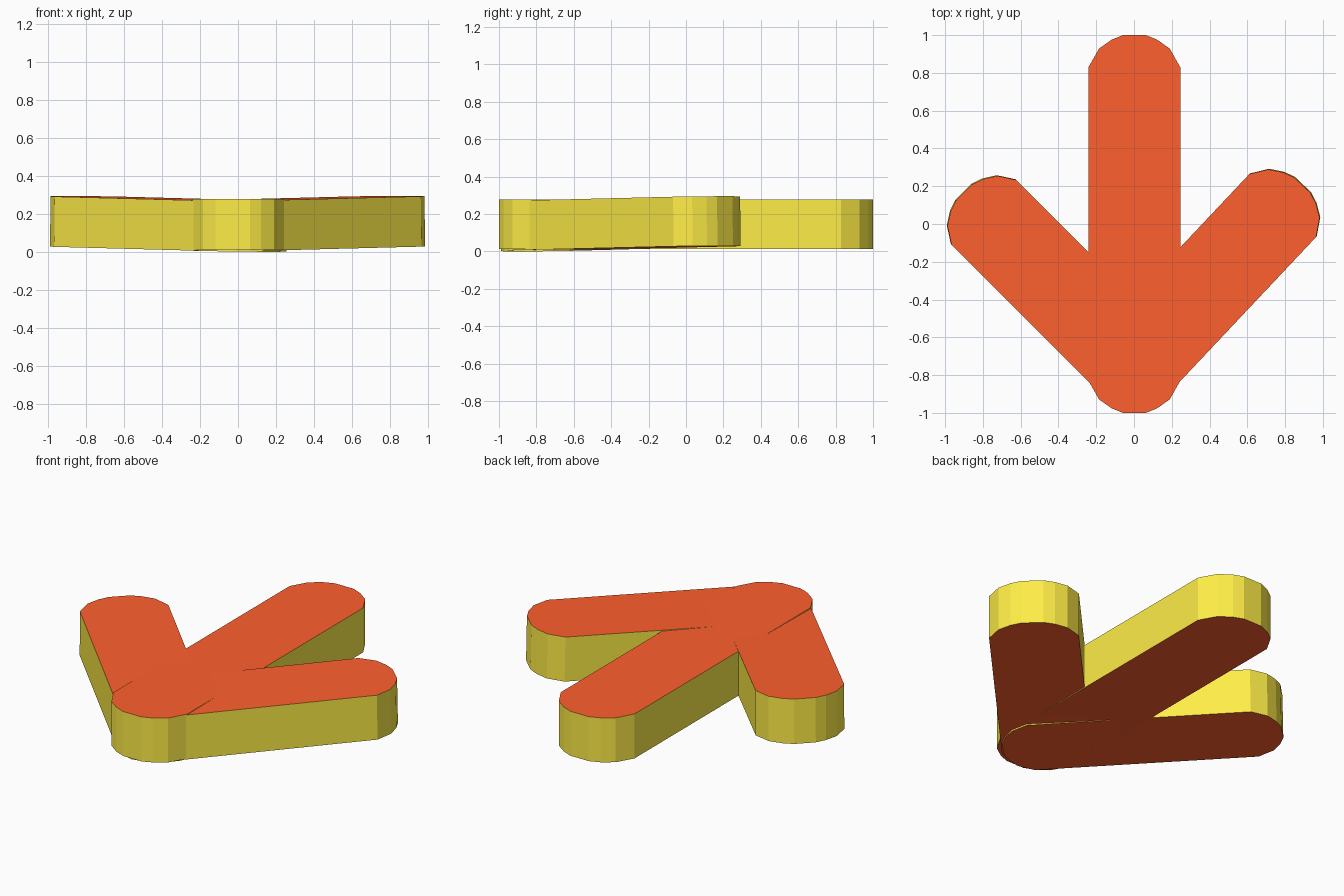
import bpy, bmesh
from math import radians, asin
from mathutils import Matrix

if "Cube" in bpy.data.objects:
    bpy.data.objects.remove(bpy.data.objects["Cube"])

THICK = 0.265
HALF_W = 0.243
# Rounded end: (half width, distance back from the tip at depth 1)
CAP = [(HALF_W, 1.0), (0.187, 0.42), (0.12, 0.14), (0.06, 0.0)]


def material(name, rgb):
    m = bpy.data.materials.new(name)
    m.diffuse_color = (*rgb, 1)
    m.use_nodes = True
    m.node_tree.nodes["Principled BSDF"].inputs["Base Color"].default_value = m.diffuse_color
    return m


red = material("red_face", (1.0, 0.117, 0.027))
yellow = material("yellow_side", (1.0, 0.85, 0.063))


def bar(name, half_len, depth, centre, angle, rise=0.0):
    """Flat bar with faceted round ends; rise is the height gain end to end."""
    right = [(w, half_len - d * depth) for w, d in CAP]
    top = right + [(-x, y) for x, y in reversed(right)]
    outline = top + [(-x, -y) for x, y in top]
    bm = bmesh.new()
    face = bm.faces.new([bm.verts.new((x, y, -THICK / 2)) for x, y in outline])
    ext = bmesh.ops.extrude_face_region(bm, geom=[face], use_keep_orig=True)
    moved = [g for g in ext["geom"] if isinstance(g, bmesh.types.BMVert)]
    bmesh.ops.translate(bm, verts=moved, vec=(0, 0, THICK))
    bmesh.ops.recalc_face_normals(bm, faces=bm.faces)
    # Red top and bottom, yellow sides
    for f in bm.faces:
        f.material_index = 0 if abs(f.normal.z) > 0.5 else 1
    tilt = asin(rise / (2 * half_len))
    bm.transform(Matrix.Translation(centre)
                 @ Matrix.Rotation(radians(angle), 4, 'Z')
                 @ Matrix.Rotation(tilt, 4, 'X'))
    me = bpy.data.meshes.new(name)
    bm.to_mesh(me)
    bm.free()
    me.materials.append(red)
    me.materials.append(yellow)
    ob = bpy.data.objects.new(name, me)
    bpy.context.collection.objects.link(ob)


# Shaft pointing along y, and two slightly tilted head arms
bar("arrow_shaft", 1.0, 0.17, (0.002, 0, 0.145), 0)
bar("left_arm", 0.758, 0.15, (-0.366, -0.367, 0.147), 45, 0.029)
bar("right_arm", 0.755, 0.15, (0.374, -0.341, 0.149), -43.3, 0.027)
